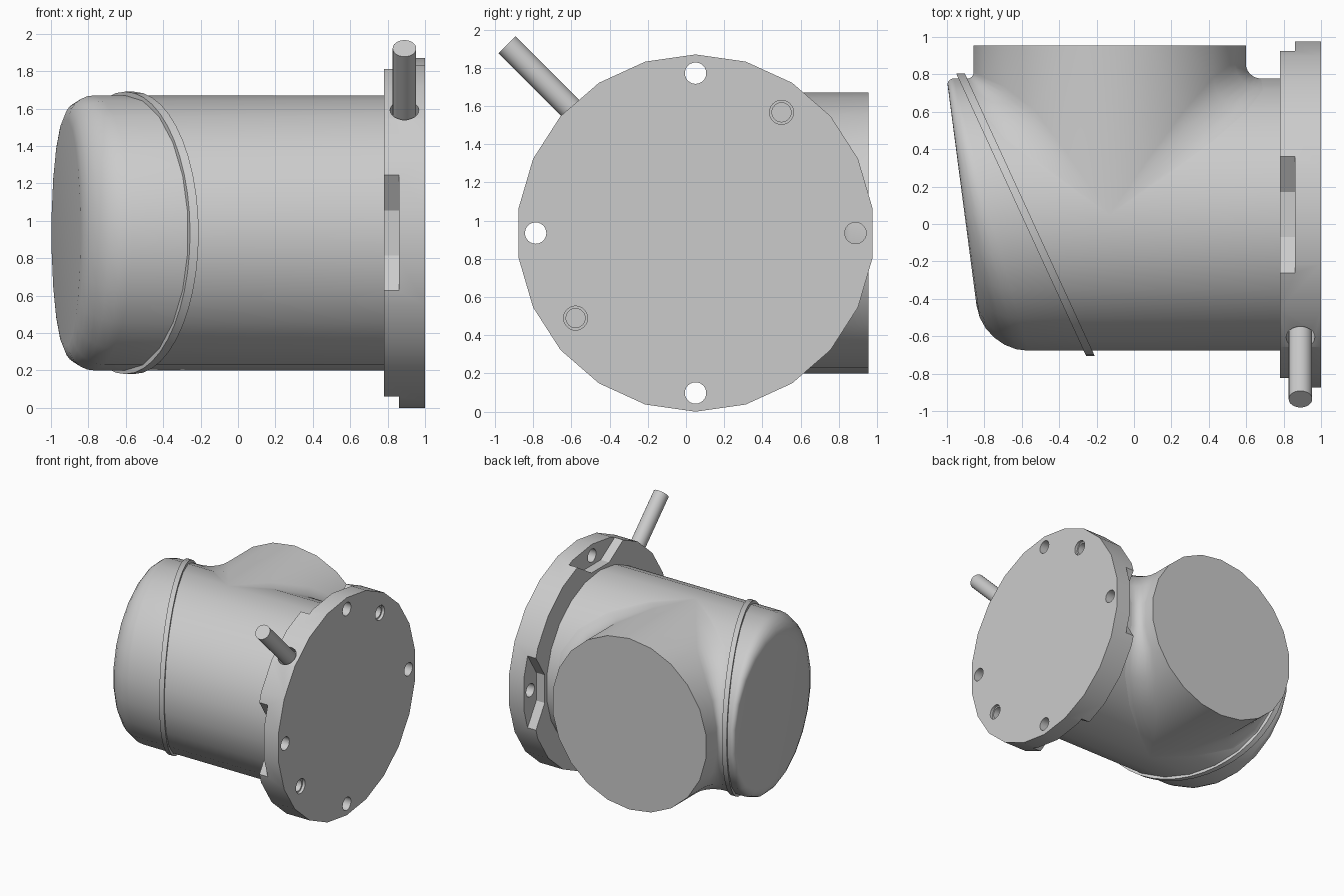
import bpy, bmesh, math
from mathutils import Vector

cube = bpy.data.objects.get("Cube")
if cube:
    bpy.data.objects.remove(cube)

# Main axis runs along x through (CY, CZ); the branch axis runs along y through CX
CX, CY, CZ, R, SIDES = -0.13, 0.05, 0.935, 0.735, 22

metal = bpy.data.materials.new("plain grey metal")
metal.use_nodes = True
GREY = (0.6, 0.6, 0.6, 1)
metal.diffuse_color = GREY
metal.node_tree.nodes["Principled BSDF"].inputs["Base Color"].default_value = GREY


def finish(bm, name):
    bmesh.ops.remove_doubles(bm, verts=bm.verts, dist=0.0005)
    bmesh.ops.recalc_face_normals(bm, faces=bm.faces)
    mesh = bpy.data.meshes.new(name)
    bm.to_mesh(mesh)
    bm.free()
    mesh.materials.append(metal)
    obj = bpy.data.objects.new(name, mesh)
    bpy.context.collection.objects.link(obj)
    return obj


def select(obj):
    bpy.ops.object.select_all(action='DESELECT')
    obj.select_set(True)
    bpy.context.view_layer.objects.active = obj


def smooth(obj):
    select(obj)
    bpy.ops.object.shade_smooth_by_angle(angle=math.radians(30))


def loft(bm, rings, closed=True, caps=()):
    rows = [[bm.verts.new(p) for p in ring] for ring in rings]
    count = len(rows[0])
    for a, b in zip(rows, rows[1:]):
        for i in range(count if closed else count - 1):
            j = (i + 1) % count
            bm.faces.new((a[i], a[j], b[j], b[i]))
    for c in caps:
        bm.faces.new(rows[c])


def axis_ring(radius, x_of, sides=SIDES):
    """Ring around the main axis; radius and x may vary with direction."""
    pts = []
    for i in range(sides):
        a = math.tau * i / sides
        r = radius(math.sin(a)) if callable(radius) else radius
        y = CY + r * math.sin(a)
        pts.append((x_of(y, math.sin(a)), y, CZ + r * math.cos(a)))
    return pts


def rod(name, start, end, radius, sides=24):
    start, end = Vector(start), Vector(end)
    turn = (end - start).to_track_quat('Z', 'Y')
    bm = bmesh.new()
    rings = [[p + turn @ Vector((radius * math.cos(math.tau * i / sides),
                                 radius * math.sin(math.tau * i / sides), 0))
              for i in range(sides)] for p in (start, end)]
    loft(bm, rings, caps=(0, 1))
    return finish(bm, name)


def cut(obj, cutter):
    cutter.hide_render = True
    mod = obj.modifiers.new("cut", 'BOOLEAN')
    mod.operation, mod.solver, mod.object = 'DIFFERENCE', 'EXACT', cutter
    select(obj)
    bpy.ops.object.modifier_apply(modifier=mod.name)
    bpy.data.objects.remove(cutter)


def seam_x(y):
    return -0.93 - 0.46 * (y - 0.81)


def face_x(y):
    return -1.0 - 0.131 * (y - 0.77)


def polar(x, t, r, quarter):
    """Point at tangential offset t and radial distance r, turned by quarter turns."""
    a = quarter * math.pi / 2
    return (x, CY + t * math.cos(a) + r * math.sin(a),
            CZ - t * math.sin(a) + r * math.cos(a))


# Main pipe, ending on the slanted seam
bm = bmesh.new()
loft(bm, [axis_ring(R, lambda y, s: seam_x(y)), axis_ring(R, lambda y, s: 0.79)])
smooth(finish(bm, "main_pipe"))

# Slanted end cap with a rounding that shrinks towards the back
def rounding(s):
    return 0.135 - 0.1 * s if s > 0 else 0.135 - 0.11 * s

STEPS = 6
rings = [axis_ring(R, lambda y, s: seam_x(y))]
for k in range(STEPS + 1):
    a = math.pi / 2 * k / STEPS
    rings.append(axis_ring(
        lambda s: R - rounding(s) * (1 - math.cos(a)),
        lambda y, s: face_x(y) + rounding(s) * (1 - math.sin(a))))
bm = bmesh.new()
loft(bm, rings, caps=(-1,))
smooth(finish(bm, "end_cap"))

# Thin raised band over the seam
bm = bmesh.new()
loft(bm, [axis_ring(r, lambda y, s: seam_x(y) + d, 44) for r, d in
          ((0.72, -0.023), (0.755, -0.023), (0.755, 0.023), (0.72, 0.023))])
smooth(finish(bm, "seam_band"))

# Branch pipe: two mirrored halves, each flowing into the main pipe by a fillet
bm = bmesh.new()
HALF = SIDES // 2
end_points = []
for side in (1, -1):
    columns = []
    for i in range(HALF + 1):
        a = math.tau * i / SIDES
        c, z = abs(math.sin(a)), CZ + R * math.cos(a)
        reach = R * c
        f = c * (0.04 + 0.3 * abs(math.cos(a)))
        if side < 0:
            f = min(f, max(0, CX - reach - seam_x(CY + reach) - 0.025))
        column = [(CX + side * reach, 0.955, z)]
        for k in range(STEPS + 1):
            b = math.pi / 2 * k / STEPS
            column.append((CX + side * (reach + f * (1 - math.cos(b))),
                           CY + reach + f * (1 - math.sin(b)), z))
        columns.append(column)
    loft(bm, list(zip(*columns)), closed=False)
    rim = [col[0] for col in columns]
    end_points += rim if side > 0 else rim[-2:0:-1]
bm.faces.new([bm.verts.new(p) for p in end_points])
smooth(finish(bm, "branch_pipe"))

# Flange disc
bm = bmesh.new()
loft(bm, [axis_ring(0.935, lambda y, s: x) for x in (0.78, 1.0)], caps=(0, 1))
flange = finish(bm, "flange")

# Tapered notches and bolt holes at the four quarters
NOTCH = ((-0.12, 0.755), (0.12, 0.755), (0.31, 0.875), (0.51, 1.0),
         (-0.51, 1.0), (-0.31, 0.875))
for q in range(4):
    bm = bmesh.new()
    loft(bm, [[polar(x, t, r, q) for t, r in NOTCH] for x in (0.7, 0.86)], caps=(0, 1))
    cut(flange, finish(bm, "notch_cutter"))
    cut(flange, rod("bolt_cutter", polar(0.7, 0, 0.837, q), polar(1.1, 0, 0.837, q), 0.056))

# Two stepped blind holes
for y, z in ((0.5, 1.567), (-0.578, 0.49)):
    for radius, depth in ((0.063, 0.975), (0.05, 0.88)):
        cut(flange, rod("blind_cutter", (depth, y, z), (1.1, y, z), radius))

# Handle pin standing in a slightly wider socket
def diagonal(r):
    return (0.89, CY - r * math.sqrt(0.5), CZ + r * math.sqrt(0.5))

cut(flange, rod("socket_cutter", diagonal(0.83), diagonal(1.1), 0.077))
smooth(flange)
smooth(rod("handle_pin", diagonal(0.82), diagonal(1.395), 0.063))
